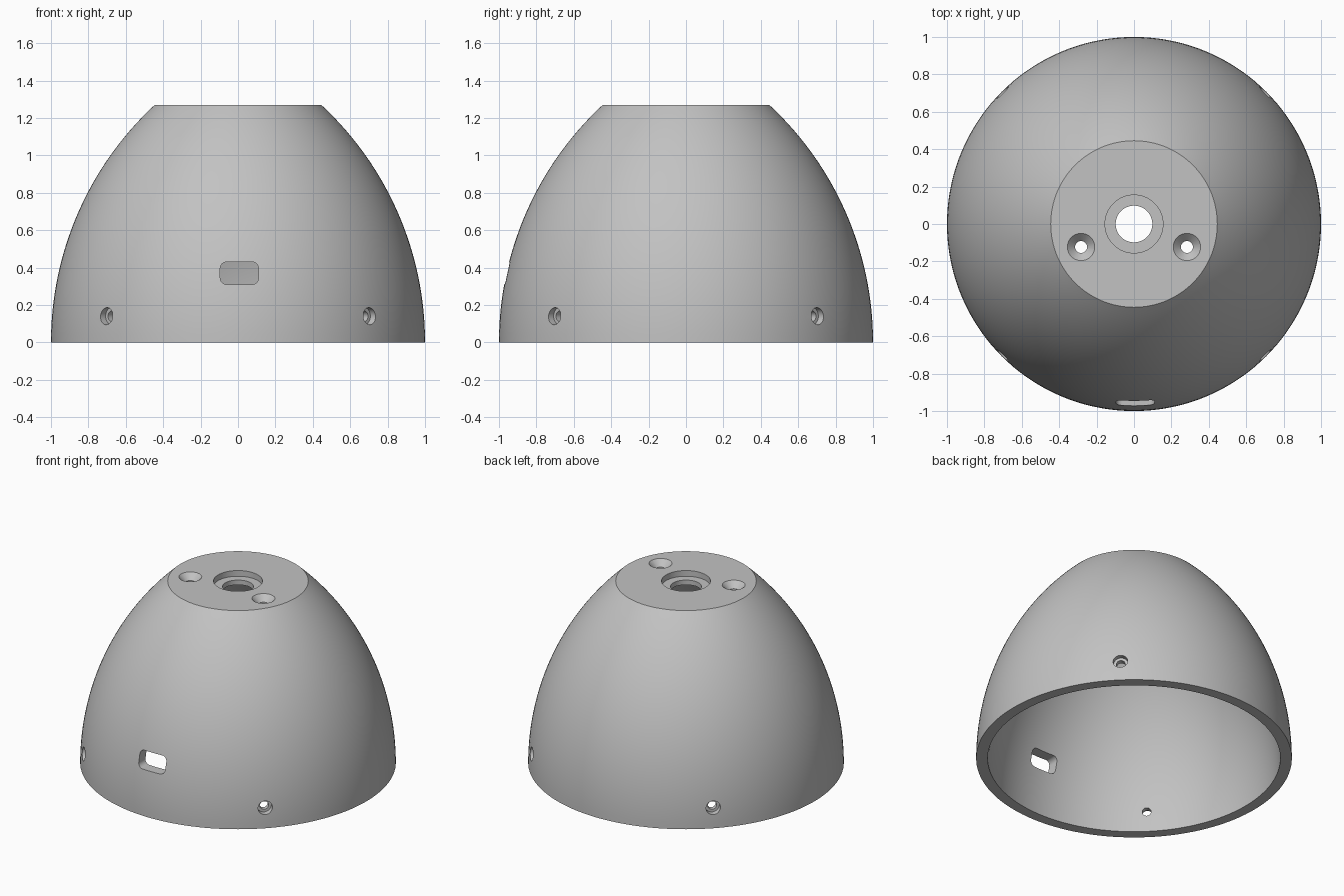
import bpy, bmesh, math
from mathutils import Matrix, Vector

if "Cube" in bpy.data.objects:
    bpy.data.objects.remove(bpy.data.objects["Cube"], do_unlink=True)

HEIGHT, WALL = 1.27, 0.073
ARC_CENTRE, ARC_RADIUS = -0.731, 1.731
CEILING = HEIGHT - WALL

grey = bpy.data.materials.new("plain_grey")
grey.use_nodes = True
colour = (0.54, 0.54, 0.54, 1)
grey.diffuse_color = colour
grey.node_tree.nodes["Principled BSDF"].inputs["Base Color"].default_value = colour


def make_object(name, bm):
    bmesh.ops.recalc_face_normals(bm, faces=bm.faces)
    mesh = bpy.data.meshes.new(name)
    bm.to_mesh(mesh)
    bm.free()
    mesh.materials.append(grey)
    obj = bpy.data.objects.new(name, mesh)
    bpy.context.collection.objects.link(obj)
    return obj


def arc(radius, top, steps=32):
    """Points of the ogive wall from the base up to the given height."""
    end = math.asin(top / radius)
    return [(ARC_CENTRE + radius * math.cos(end * i / steps),
             radius * math.sin(end * i / steps)) for i in range(steps + 1)]


def lathe(name, profile, segments=144):
    bm = bmesh.new()
    verts = [bm.verts.new((r, 0, z)) for r, z in profile]
    edges = [bm.edges.new((a, b)) for a, b in zip(verts, verts[1:] + verts[:1])]
    bmesh.ops.spin(bm, geom=verts + edges, axis=(0, 0, 1), cent=(0, 0, 0),
                   angle=math.tau, steps=segments, use_merge=True)
    bmesh.ops.remove_doubles(bm, verts=bm.verts, dist=1e-5)
    return make_object(name, bm)


def round_cutter(start, end, r1, r2):
    start, end = Vector(start), Vector(end)
    axis = end - start
    turn = axis.to_track_quat('Z', 'Y').to_matrix().to_4x4()
    bm = bmesh.new()
    bmesh.ops.create_cone(bm, cap_ends=True, segments=40, radius1=r1, radius2=r2,
                          depth=axis.length,
                          matrix=Matrix.Translation((start + end) / 2) @ turn)
    return make_object("hole_cutter", bm)


def cut(target, cutter):
    cutter.hide_render = True
    mod = target.modifiers.new("cut", 'BOOLEAN')
    mod.operation, mod.solver, mod.object = 'DIFFERENCE', 'EXACT', cutter
    bpy.context.view_layer.objects.active = target
    bpy.ops.object.modifier_apply(modifier=mod.name)
    bpy.data.objects.remove(cutter, do_unlink=True)


# Hollow dome shell with a stepped central hole in its flat top
outer = arc(ARC_RADIUS, HEIGHT)
inner = arc(ARC_RADIUS - WALL, CEILING)
step = [(0.155, HEIGHT), (0.155, HEIGHT - 0.04), (0.098, HEIGHT - 0.04), (0.098, CEILING)]
shell = lathe("dome_shell", outer + step + inner[::-1])

# Two countersunk screw holes in the top
for side in (-1, 1):
    x, y = side * 0.283, -0.123
    cut(shell, round_cutter((x, y, CEILING - 0.1), (x, y, HEIGHT + 0.1), 0.032, 0.032))
    cut(shell, round_cutter((x, y, HEIGHT - 0.041), (x, y, HEIGHT + 0.02), 0.032, 0.093))

# Four counterbored screw holes around the rim
for i in range(4):
    angle = math.radians(45 + 90 * i)

    def at(r):
        return (r * math.cos(angle), r * math.sin(angle), 0.14)
    cut(shell, round_cutter(at(0.8), at(1.1), 0.028, 0.028))
    cut(shell, round_cutter(at(0.955), at(1.1), 0.046, 0.046))

# Rounded port opening in the front
bm = bmesh.new()
bmesh.ops.create_cube(bm, size=1, matrix=Matrix.Translation((0.007, -0.95, 0.37))
                      @ Matrix.Diagonal((0.204, 0.4, 0.12, 1)))
along_y = [e for e in bm.edges if abs(e.verts[0].co.y - e.verts[1].co.y) > 0.1]
bmesh.ops.bevel(bm, geom=along_y, offset=0.034, segments=8, profile=0.5, affect='EDGES')
cut(shell, make_object("port_cutter", bm))

# Smooth curved walls with crisp rims
bpy.ops.object.select_all(action='DESELECT')
shell.select_set(True)
bpy.context.view_layer.objects.active = shell
bpy.ops.object.shade_smooth_by_angle(angle=math.radians(30))
